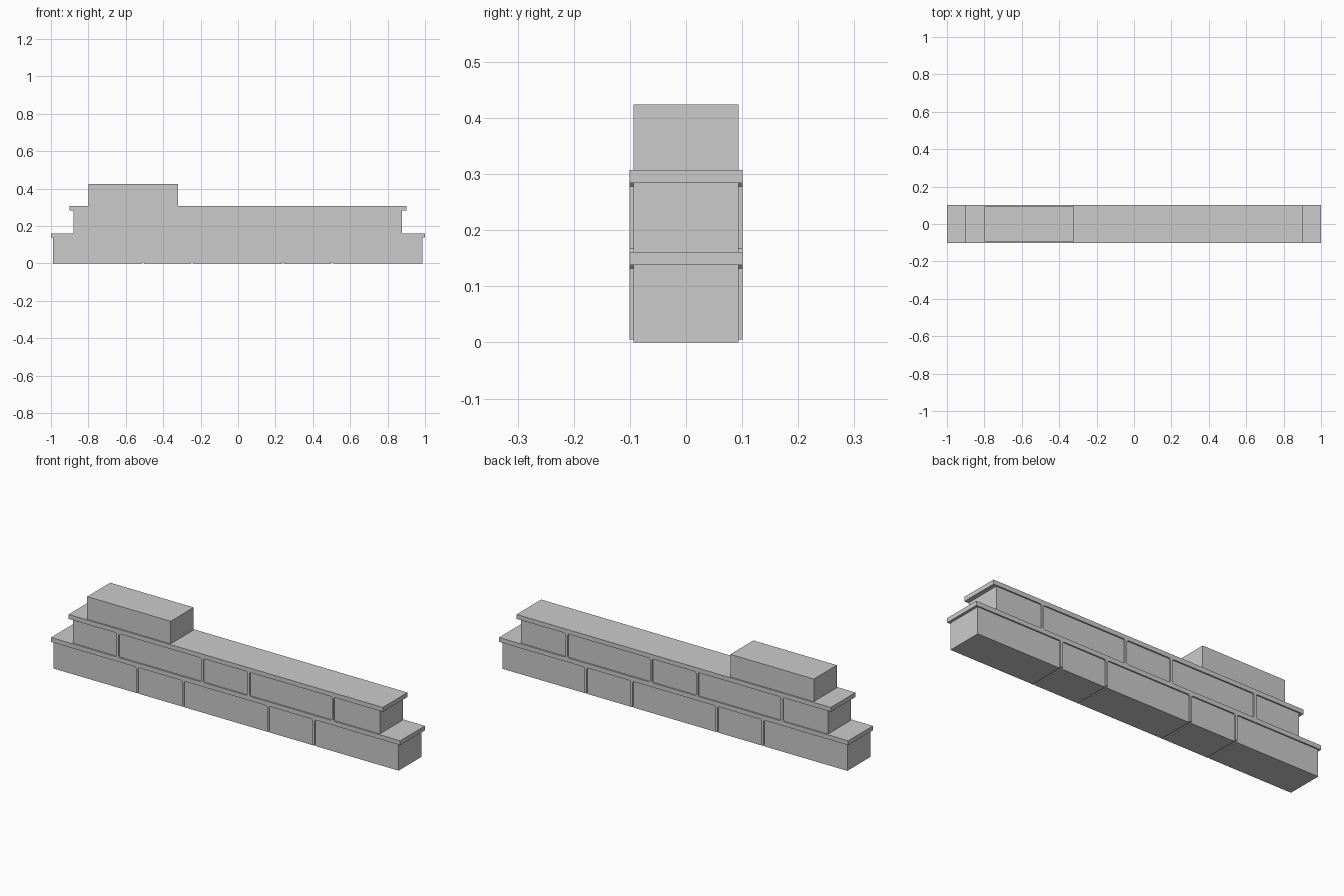
import bpy, bmesh

if "Cube" in bpy.data.objects:
    bpy.data.objects.remove(bpy.data.objects["Cube"])

BRICK_Y, MORTAR_Y = 0.094, 0.101


def box(name, x0, x1, half_y, z0, z1):
    return prism(name, [(x0, z0), (x1, z0), (x1, z1), (x0, z1)], half_y)


def prism(name, outline, half_y):
    """Extrude an x-z outline symmetrically along y."""
    bm = bmesh.new()
    face = bm.faces.new([bm.verts.new((x, -half_y, z)) for x, z in outline])
    ext = bmesh.ops.extrude_face_region(bm, geom=[face])
    for v in ext["geom"]:
        if isinstance(v, bmesh.types.BMVert):
            v.co.y = half_y
    bmesh.ops.recalc_face_normals(bm, faces=bm.faces)
    mesh = bpy.data.meshes.new(name)
    bm.to_mesh(mesh)
    bm.free()
    obj = bpy.data.objects.new(name, mesh)
    bpy.context.collection.objects.link(obj)
    return obj


def joint(name, x0, x1, z0, z1, flare_bottom):
    """Upright mortar joint, flaring slightly where it meets the beds."""
    f = 0.006
    b = f if flare_bottom else 0.0
    pts = [(x0 - b, z0), (x1 + b, z0)]
    if flare_bottom:
        pts.append((x1, z0 + f))
    pts += [(x1, z1 - f), (x1 + f, z1), (x0 - f, z1), (x0, z1 - f)]
    if flare_bottom:
        pts.append((x0, z0 + f))
    prism(name, pts, MORTAR_Y)


def course(name, bricks, z0, z1, joint_z0, flare_bottom):
    for i, (a, b) in enumerate(bricks):
        box(f"{name}_brick_{i + 1}", a, b, BRICK_Y, z0, z1)
    for i, (left, right) in enumerate(zip(bricks, bricks[1:])):
        joint(f"{name}_joint_{i + 1}", left[1], right[0], joint_z0, z1, flare_bottom)


# Lower course: full, half, full, half, full
course("lower", [(-0.99, -0.515), (-0.503, -0.251), (-0.24, 0.236),
                 (0.247, 0.498), (0.51, 0.986)], 0.0, 0.138, 0.005, False)
box("lower_mortar_bed", -1.0, 1.0, MORTAR_Y, 0.138, 0.161)

# Upper course: half, full, half, full, half
course("upper", [(-0.88, -0.625), (-0.613, -0.139), (-0.128, 0.124),
                 (0.136, 0.608), (0.619, 0.878)], 0.161, 0.284, 0.161, True)
box("upper_mortar_bed", -0.9, 0.9, MORTAR_Y, 0.284, 0.307)

# Single brick on top
box("top_brick", -0.798, -0.32, BRICK_Y, 0.307, 0.424)
